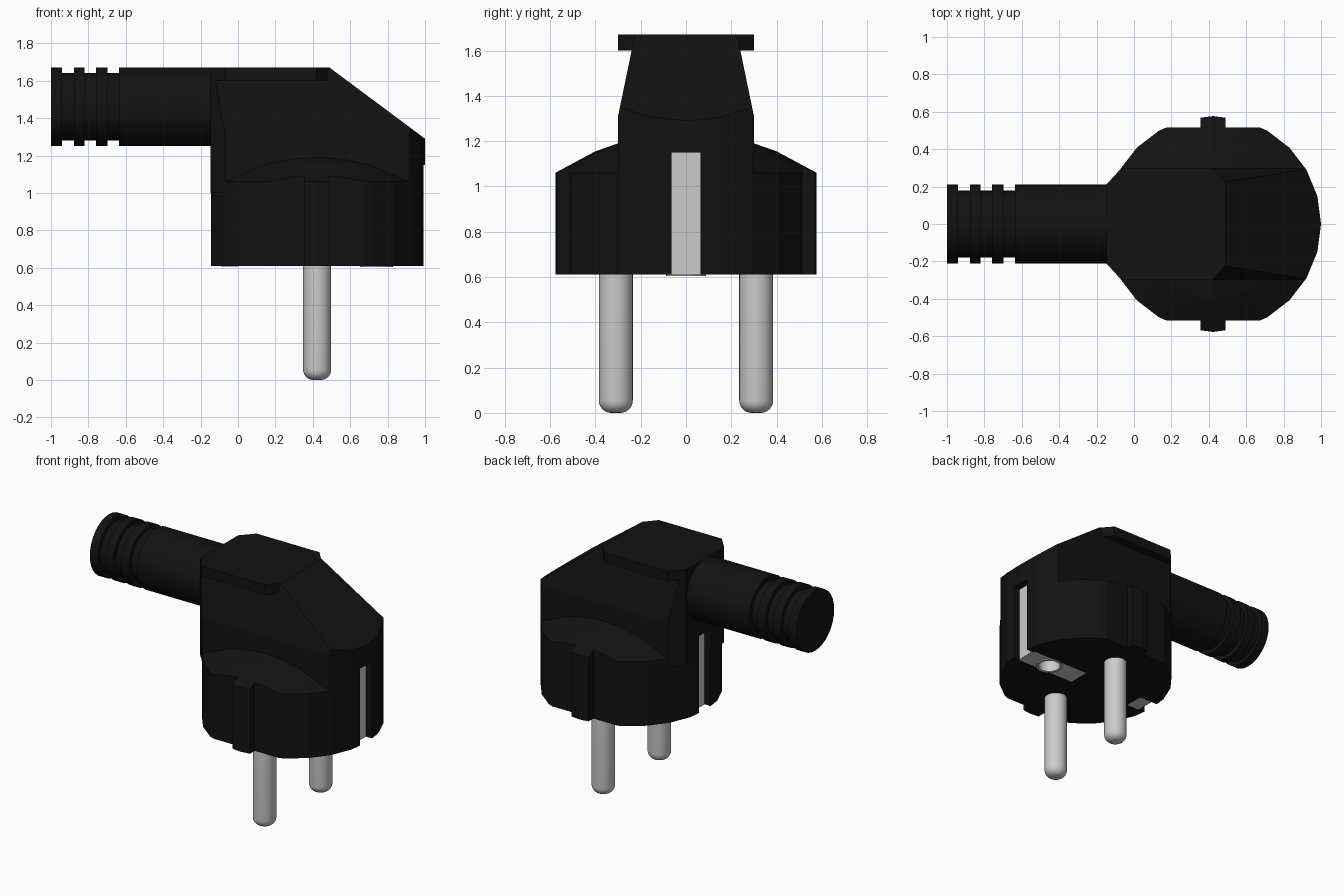
import bpy, bmesh
from math import cos, sin, pi
from mathutils import Matrix, Vector

if "Cube" in bpy.data.objects:
    bpy.data.objects.remove(bpy.data.objects["Cube"])

CX, R = 0.423, 0.577          # plug axis and radius
black = bpy.data.materials.new("black_rubber")
black.diffuse_color = (0.006, 0.006, 0.006, 1)
black.use_nodes = True
black.node_tree.nodes["Principled BSDF"].inputs["Base Color"].default_value = black.diffuse_color


def finish(bm, name, mat=None, smooth=False):
    bmesh.ops.recalc_face_normals(bm, faces=bm.faces)
    me = bpy.data.meshes.new(name)
    bm.to_mesh(me)
    bm.free()
    ob = bpy.data.objects.new(name, me)
    bpy.context.collection.objects.link(ob)
    if mat:
        me.materials.append(mat)
    if smooth:
        bpy.ops.object.select_all(action='DESELECT')
        bpy.context.view_layer.objects.active = ob
        ob.select_set(True)
        bpy.ops.object.shade_smooth_by_angle(angle=0.6)
    return ob


def lathe(profile, segs, matrix, closed=False):
    """Revolve (radius, height) points round z; ends are capped unless closed."""
    bm = bmesh.new()
    rings = [[bm.verts.new((r * cos(2 * pi * i / segs), r * sin(2 * pi * i / segs), h))
              for i in range(segs)] for r, h in profile]
    pairs = list(zip(rings, rings[1:]))
    if closed:
        pairs.append((rings[-1], rings[0]))
    else:
        bm.faces.new(rings[0])
        bm.faces.new(rings[-1])
    for a, b in pairs:
        for i in range(segs):
            j = (i + 1) % segs
            bm.faces.new((a[i], a[j], b[j], b[i]))
    bm.transform(matrix)
    return bm


def prism(outline, z0, z1):
    bm = bmesh.new()
    a = [bm.verts.new((x, y, z0)) for x, y in outline]
    b = [bm.verts.new((x, y, z1)) for x, y in outline]
    bm.faces.new(a)
    bm.faces.new(b)
    for i in range(len(a)):
        j = (i + 1) % len(a)
        bm.faces.new((a[i], a[j], b[j], b[i]))
    return bm


def clip(bm, co, no):
    """Cut a convex solid by a plane, dropping the side the normal points to."""
    bmesh.ops.recalc_face_normals(bm, faces=bm.faces)
    bmesh.ops.bisect_plane(bm, geom=bm.verts[:] + bm.edges[:] + bm.faces[:], dist=1e-5,
                           plane_co=co, plane_no=Vector(no).normalized(), clear_outer=True)
    edges = [e for e in bm.edges if e.is_boundary]
    if edges:
        bmesh.ops.holes_fill(bm, edges=edges, sides=0)


def box(x0, x1, y0, y1, z0, z1):
    return prism([(x0, y0), (x1, y0), (x1, y1), (x0, y1)], z0, z1)


def cut(ob, cutters):
    bpy.context.view_layer.objects.active = ob
    for c in cutters:
        m = ob.modifiers.new("cut", 'BOOLEAN')
        m.operation, m.solver, m.object = 'DIFFERENCE', 'EXACT', c
        bpy.ops.object.modifier_apply(modifier=m.name)


axis = Matrix.Translation((CX, 0, 0))

# Round lower body with domed shoulder, flattened on both sides
dome = [(R, 0.61), (R, 1.06), (0.40, 1.155), (0.30, 1.19)]
bm = lathe(dome, 24, axis)
for s in (-1, 1):
    clip(bm, (0, s * 0.515, 0), (0, s, 0))
lower = finish(bm, "lower_body", black)

# Guide ribs on the flats
for s, side in ((-1, "front"), (1, "back")):
    bm = lathe(dome, 24, axis)
    for t in (-1, 1):
        clip(bm, (CX + t * 0.067, 0, 0), (t, 0, 0))
    clip(bm, (0, s * 0.45, 0), (0, -s, 0))
    finish(bm, side + "_guide_rib", black)

# Tapered upper body with sloping nose; flat on the cable side
outline = [(CX + R * cos(i * pi / 12), R * sin(i * pi / 12))
           for i in range(24) if i not in (11, 12, 13)]
outline[11:11] = [(-0.148, 0.21), (-0.148, -0.21)]
bm = prism(outline, 1.0, 1.67)
clip(bm, (0.49, 0, 1.67), (0.38, 0, 0.51))
for s in (-1, 1):
    clip(bm, (0, s * 0.30, 0), (0, s, 0))
    clip(bm, (0, s * 0.30, 1.31), (0, s * 0.29, 0.06))
upper = finish(bm, "upper_body", black)

# Overhanging top plate
bm = prism(outline, 1.60, 1.67)
clip(bm, (0.49, 0, 0), (1, 0, 0))
for s in (-1, 1):
    clip(bm, (0, s * 0.30, 0), (0, s, 0))
    clip(bm, (0.42, s * 0.30, 0), (0.08, s * 0.07, 0))
finish(bm, "top_plate", black)

# Earth slots at both ends, contact recess and socket hole
HX = 0.74
cutters = [
    finish(box(0.925, 1.1, -0.065, 0.065, 0.5, 1.15), "slot_cutter_a"),
    finish(box(-0.3, -0.079, -0.065, 0.065, 0.5, 1.15), "slot_cutter_b"),
    finish(box(0.48, 0.94, -0.08, 0.08, 0.5, 0.625), "recess_cutter"),
    finish(lathe([(0.085, 0.5), (0.085, 0.95)], 24, Matrix.Translation((HX, 0, 0))), "hole_cutter")]
cut(lower, cutters)
cut(upper, cutters[:2])
for c in cutters:
    bpy.data.objects.remove(c)

# Earth contacts: strips in the slots, foot plate and socket sleeve
finish(box(0.92, 0.945, -0.065, 0.065, 0.61, 1.15), "right_earth_strip")
finish(box(-0.099, -0.074, -0.065, 0.065, 0.61, 1.15), "left_earth_strip")
finish(box(-0.09, 0.0, -0.065, 0.065, 0.606, 0.62), "left_earth_foot")
foot = finish(box(0.48, 0.94, -0.08, 0.08, 0.613, 0.63), "earth_foot_plate")
c = finish(lathe([(0.075, 0.5), (0.075, 0.8)], 24, Matrix.Translation((HX, 0, 0))), "foot_cutter")
cut(foot, [c])
bpy.data.objects.remove(c)
finish(lathe([(0.072, 0.605), (0.088, 0.605), (0.088, 0.95), (0.072, 0.95)], 24,
             Matrix.Translation((HX, 0, 0)), closed=True), "earth_socket_sleeve", smooth=True)

# Round contact pins
tip = [(0.02 + 0.055 * sin(a * pi / 12), 0.055 - 0.055 * cos(a * pi / 12)) for a in range(7)]
for s, side in ((-1, "front"), (1, "back")):
    finish(lathe(tip + [(0.075, 0.65)], 32, Matrix.Translation((CX, s * 0.31, 0))),
           side + "_pin", smooth=True)

# Grooved cable sleeve along x
prof = [(0.21, -1.0)]
for g in (-0.94, -0.82, -0.697):
    prof += [(0.21, g), (0.18, g), (0.18, g + 0.062), (0.21, g + 0.062)]
prof.append((0.21, 0.05))
finish(lathe(prof, 32, Matrix.Translation((0, 0, 1.46)) @ Matrix.Rotation(pi / 2, 4, 'Y')),
       "cable_sleeve", black, smooth=True)
